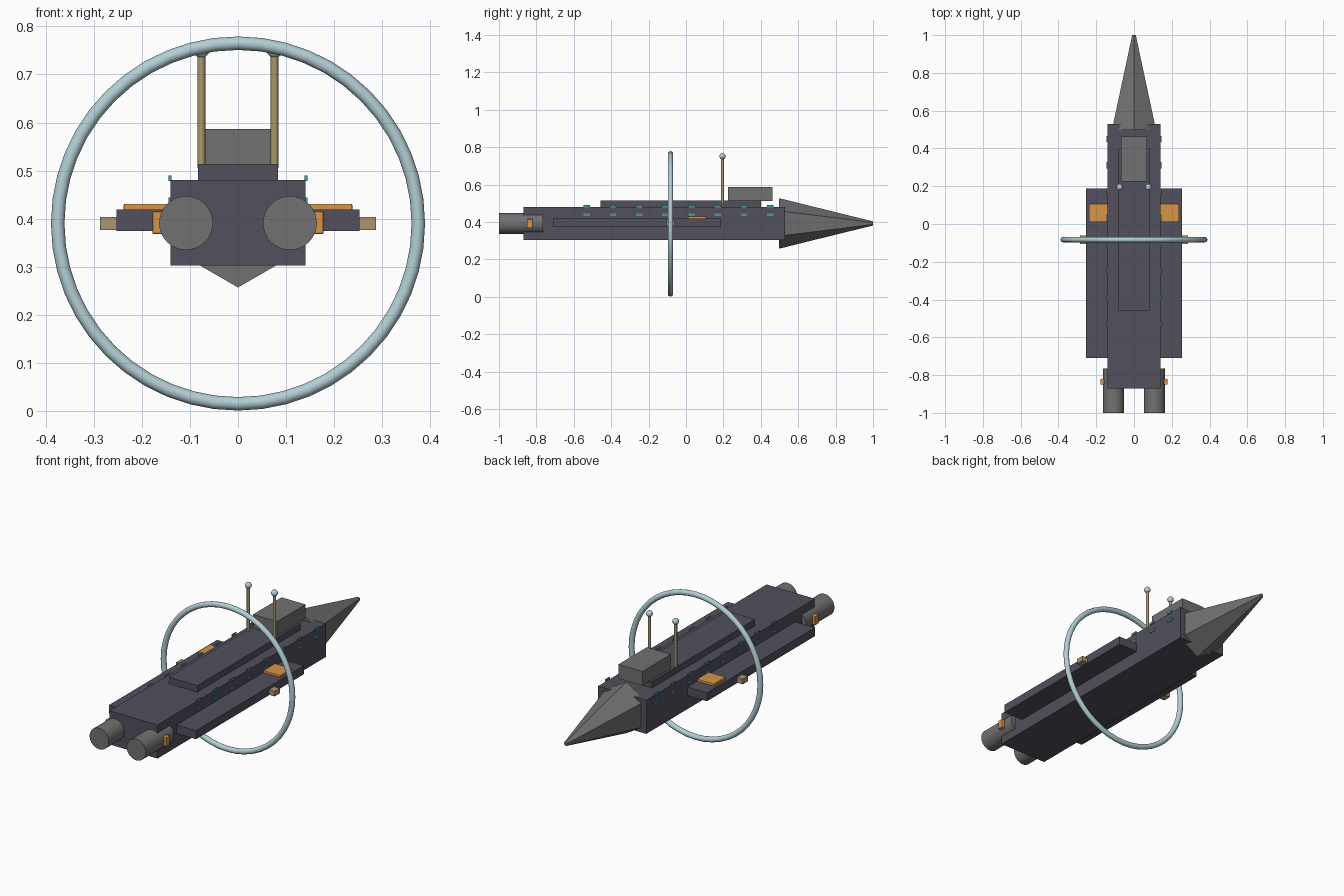
import bpy, bmesh, math
from mathutils import Matrix, Vector

if "Cube" in bpy.data.objects:
    bpy.data.objects.remove(bpy.data.objects["Cube"])


def material(name, rgb):
    m = bpy.data.materials.new(name)
    m.diffuse_color = (*rgb, 1)
    m.use_nodes = True
    m.node_tree.nodes["Principled BSDF"].inputs["Base Color"].default_value = m.diffuse_color
    return m


HULL = material("dark slate", (0.085, 0.082, 0.110))
GREY = material("mid grey", (0.165, 0.165, 0.170))
PALE = material("pale blue", (0.45, 0.62, 0.66))
TAN = material("tan brass", (0.40, 0.31, 0.155))
ORANGE = material("orange", (0.68, 0.30, 0.065))
CYAN = material("cyan glass", (0.07, 0.30, 0.39))


def finish(bm, name, mat, smooth=False):
    bmesh.ops.recalc_face_normals(bm, faces=bm.faces)
    me = bpy.data.meshes.new(name)
    bm.to_mesh(me)
    bm.free()
    me.materials.append(mat)
    ob = bpy.data.objects.new(name, me)
    bpy.context.collection.objects.link(ob)
    if smooth:
        bpy.ops.object.select_all(action='DESELECT')
        ob.select_set(True)
        bpy.context.view_layer.objects.active = ob
        bpy.ops.object.shade_smooth_by_angle(angle=math.radians(40))
    return ob


def box(name, mat, x, y, z, bevel=0):
    """Box from (min, max) ranges on each axis."""
    bm = bmesh.new()
    size = [abs(r[1] - r[0]) for r in (x, y, z)]
    mid = Vector([(r[0] + r[1]) / 2 for r in (x, y, z)])
    bmesh.ops.create_cube(bm, size=1, matrix=Matrix.Translation(mid) @ Matrix.Diagonal((*size, 1)))
    if bevel:
        bmesh.ops.bevel(bm, geom=bm.edges[:], offset=bevel, segments=2, profile=0.5, affect='EDGES')
    return finish(bm, name, mat)


def cone(name, mat, r1, r2, start, end, sides, smooth=True, spin=0):
    """Cone or cylinder running from start to end."""
    a, b = Vector(start), Vector(end)
    rot = (b - a).to_track_quat('Z', 'Y').to_matrix().to_4x4()
    bm = bmesh.new()
    bmesh.ops.create_cone(bm, cap_ends=True, segments=sides, radius1=r1, radius2=r2,
                          depth=(b - a).length,
                          matrix=Matrix.Translation((a + b) / 2) @ rot @ Matrix.Rotation(spin, 4, 'Z'))
    return finish(bm, name, mat, smooth)


# Main body
box("hull", HULL, (-0.14, 0.14), (-0.87, 0.53), (0.303, 0.48))
box("upper_deck", HULL, (-0.083, 0.083), (-0.457, 0.40), (0.47, 0.514))
box("bridge", GREY, (-0.07, 0.07), (0.225, 0.462), (0.512, 0.587))

# Six-sided nose with a corner at top and bottom
nose = cone("nose", GREY, 0.135, 0.011, (0, 0.497, 0.392), (0, 1.0, 0.392), 6, smooth=False)
xs = max(v.co.x for v in nose.data.vertices)
if xs > 0.13:  # turn so a corner points straight down
    turn = Matrix.Translation((0, 0, 0.392)) @ Matrix.Rotation(math.pi / 6, 4, 'Y') @ Matrix.Translation((0, 0, -0.392))
    nose.data.transform(turn)

# Ring around the body
bpy.ops.mesh.primitive_torus_add(major_segments=48, minor_segments=12, major_radius=0.375,
                                 minor_radius=0.014, location=(0, -0.083, 0.390),
                                 rotation=(math.pi / 2, 0, 0))
ring = bpy.context.object
ring.name = "ring"
ring.data.materials.append(PALE)
bpy.ops.object.shade_smooth_by_angle(angle=math.radians(40))

# Paired parts
for s, side in ((-1, "left"), (1, "right")):
    box(side + "_side_pod", HULL, (s * 0.13, s * 0.253), (-0.71, 0.187), (0.374, 0.419))
    box(side + "_pod_hatch", ORANGE, (s * 0.14, s * 0.238), (0.01, 0.108), (0.412, 0.431), 0.003)
    box(side + "_ring_bracket", TAN, (s * 0.22, s * 0.287), (-0.105, -0.062), (0.377, 0.404))
    cone(side + "_engine", GREY, 0.056, 0.056, (s * 0.108, -0.765, 0.391), (s * 0.108, -1.0, 0.391), 32)
    box(side + "_engine_vent", ORANGE, (s * 0.150, s * 0.178), (-0.85, -0.82), (0.368, 0.415), 0.003)
    # Antenna mast with ball tip
    cone(side + "_mast", TAN, 0.008, 0.008, (s * 0.076, 0.195, 0.505), (s * 0.076, 0.195, 0.75), 12)
    bm = bmesh.new()
    bmesh.ops.create_uvsphere(bm, u_segments=16, v_segments=10, radius=0.0165,
                              matrix=Matrix.Translation((s * 0.076, 0.195, 0.751)))
    finish(bm, side + "_mast_ball", PALE, True)
    # Two rows of small windows
    for row, z in (("upper", 0.484), ("lower", 0.438)):
        for i in range(8):
            y = -0.53 + 0.14 * i
            box(f"{side}_{row}_window_{i + 1}", CYAN, (s * 0.1385, s * 0.1445),
                (y - 0.017, y + 0.017), (z - 0.006, z + 0.006))
